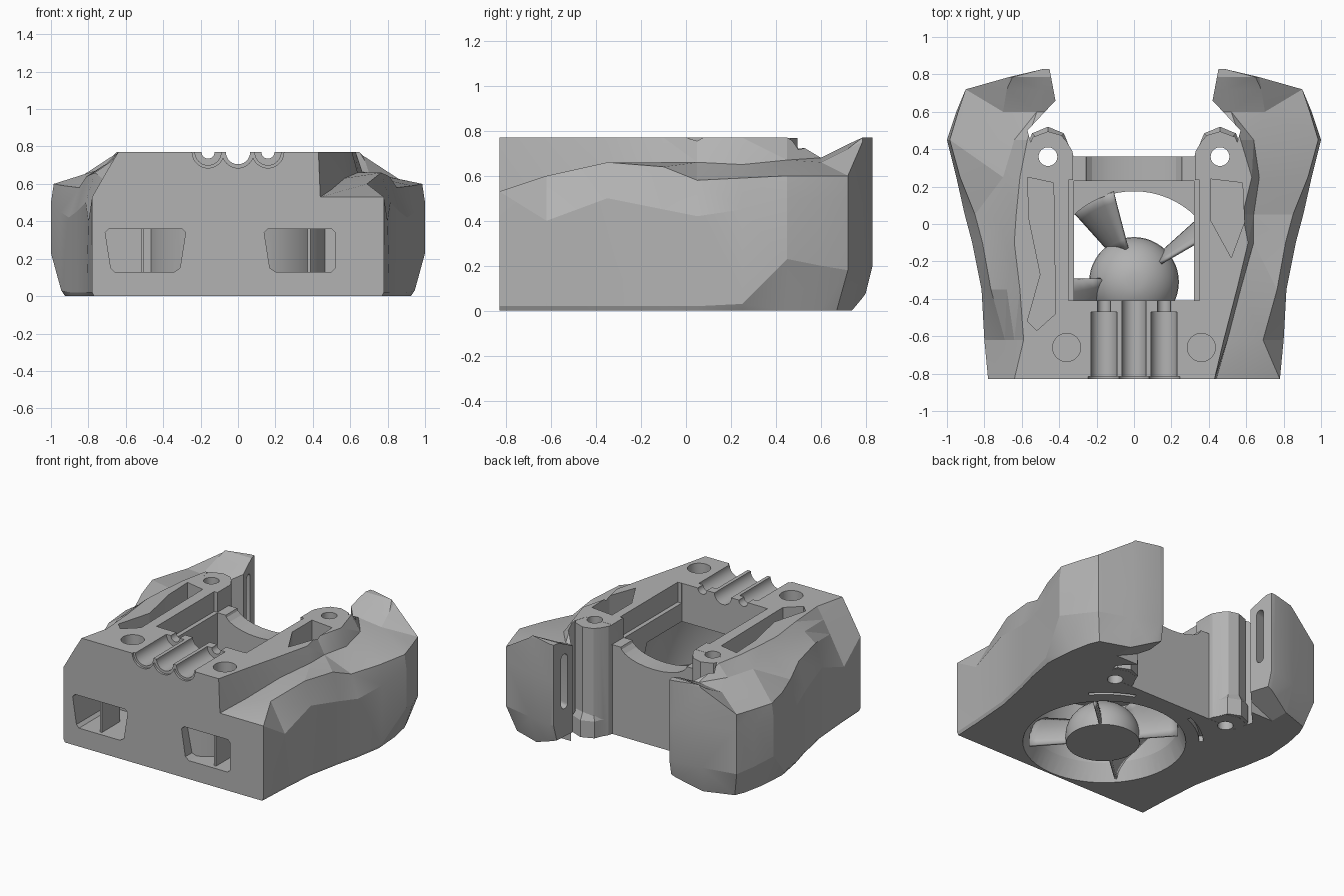
import bpy, bmesh, math
from mathutils import Matrix

if "Cube" in bpy.data.objects:
    bpy.data.objects.remove(bpy.data.objects["Cube"])

grey = bpy.data.materials.new("plain grey")
grey.use_nodes = True
grey.diffuse_color = (0.45, 0.45, 0.45, 1)
grey.node_tree.nodes["Principled BSDF"].inputs["Base Color"].default_value = grey.diffuse_color


def finish(name, bm):
    bmesh.ops.recalc_face_normals(bm, faces=bm.faces)
    mesh = bpy.data.meshes.new(name)
    bm.to_mesh(mesh)
    bm.free()
    mesh.materials.append(grey)
    ob = bpy.data.objects.new(name, mesh)
    bpy.context.collection.objects.link(ob)
    return ob


def loft(name, rings):
    bm = bmesh.new()
    vs = [[bm.verts.new(p) for p in ring] for ring in rings]
    n = len(vs[0])
    for a, b in zip(vs, vs[1:]):
        for i in range(n):
            j = (i + 1) % n
            bm.faces.new((a[i], a[j], b[j], b[i]))
    bm.faces.new(vs[0])
    bm.faces.new(vs[-1])
    bmesh.ops.recalc_face_normals(bm, faces=bm.faces)
    bmesh.ops.triangulate(bm, faces=[f for f in bm.faces])
    return finish(name, bm)


def prism(name, pts, lo, hi, axis="Z"):
    place = (lambda p, h: (p[0], p[1], h)) if axis == "Z" else (lambda p, h: (p[0], h, p[1]))
    bm = bmesh.new()
    a = [bm.verts.new(place(p, lo)) for p in pts]
    b = [bm.verts.new(place(p, hi)) for p in pts]
    bm.faces.new(a)
    bm.faces.new(b)
    for i in range(len(pts)):
        j = (i + 1) % len(pts)
        bm.faces.new((a[i], a[j], b[j], b[i]))
    return finish(name, bm)


def disc(cx, cy, r, n=40):
    return [(cx + r * math.cos(2 * math.pi * i / n), cy + r * math.sin(2 * math.pi * i / n)) for i in range(n)]


def rect(x0, x1, y0, y1):
    return [(x0, y0), (x1, y0), (x1, y1), (x0, y1)]


def mirror(pts, s):
    return [(s * x, y) for x, y in pts]


def combine(target, tool, op="DIFFERENCE"):
    mod = target.modifiers.new("join", "BOOLEAN")
    mod.operation = op
    mod.solver = "EXACT"
    mod.object = tool
    bpy.ops.object.select_all(action="DESELECT")
    bpy.context.view_layer.objects.active = target
    target.select_set(True)
    bpy.ops.object.modifier_apply(modifier=mod.name)
    bpy.data.objects.remove(tool)


# Faceted shell: per station y, the side profile (shoulder, flank, low flank, bottom)
flanks = {
    -.83: [(.78, .53), (.78, .3), (.78, .02), (.77, 0)],
    -.62: [(.69, .6), (.8, .4), (.79, .02), (.78, 0)],
    -.35: [(.765, .66), (.815, .5), (.81, .02), (.8, 0)],
    -.1: [(.81, .64), (.865, .45), (.86, .02), (.85, 0)],
    .05: [(.85, .58), (.905, .42), (.9, .02), (.89, 0)],
    .25: [(.93, .59), (.95, .45), (.945, .03), (.925, 0)],
    .45: [(.985, .6), (1.0, .5), (1.0, .23), (.91, 0)],
    .6: [(.94, .6), (.95, .5), (.95, .2), (.88, 0)],
    .72: [(.9, .6), (.9, .5), (.9, .18), (.85, 0)],
    .785: [(.67, .75), (.67, .5), (.67, .19), (.66, 0)],
    .83: [(.48, .77), (.48, .5), (.48, .2), (.48, 0)],
}
# Top rim and valley for the plain side and for the channelled side
rear = [[(.52, .68), (.7, .66)], [(.5, .74), (.68, .72)], [(.47, .77), (.65, .77)], [(.465, .77), (.475, .77)]]
plain = [[(.64, .77), (.7, .67)], [(.59, .77), (.64, .69)], [(.61, .77), (.68, .72)], [(.64, .77), (.7, .71)],
         [(.63, .77), (.7, .7)], [(.61, .77), (.7, .69)], [(.57, .77), (.64, .69)]] + rear
channel = [[(.43, .77), (.44, .53)], [(.48, .77), (.5, .57)], [(.55, .77), (.57, .63)], [(.61, .77), (.64, .66)],
           [(.58, .77), (.64, .66)], [(.63, .77), (.67, .65)], [(.57, .77), (.64, .67)]] + rear
rings = []
for (y, side), p, c in zip(flanks.items(), plain, channel):
    right = [(x, z) for x, z in c + side]
    left = [(-x, z) for x, z in p + side][::-1]
    rings.append([(x, y - (.05 if z == 0 and y > .7 else 0), z) for x, z in right + left])
body = loft("body_shell", rings)

# Rear bay between the wings
half = [(.32, .36), (.53, .36), (.57, .5), (.42, .66), (.465, .9)]
combine(body, prism("bay", half + mirror(half, -1)[::-1], -.1, 1))

# Rear pillars with flared feet
post = [(.31, .3), (.33, .39), (.36, .44), (.39, .475), (.46, .495), (.54, .465), (.57, .4), (.57, .3)]
for s in (-1, 1):
    combine(body, prism("post", mirror(post, s), 0.001, .769), "UNION")
    foot = loft("foot", [[(x, y, z) for x, y in disc(s * .46, .4, r, 8)]
                         for r, z in ((.12, .002), (.12, .12), (.08, .2))])
    combine(body, foot, "UNION")

# Central well, lowered back wall and round flared duct
combine(body, prism("step", rect(-.35, .35, -.408, .235), .63, 1))
combine(body, prism("back_gap", rect(-.325, .325, .2, .6), .63, 1))
combine(body, prism("well", rect(-.32, .32, -.41, .23), .3, 1))
scoop = [(.26 * math.cos(a), .64 + .1 * math.sin(a)) for a in (math.radians(15 * i) for i in range(24))]
combine(body, prism("wall_dip", scoop, .2, .6, "Y"))
combine(body, loft("duct", [[(x, y, z) for x, y in disc(0, -.295, r, 64)]
                            for r, z in ((.525, -.01), (.475, .12), (.47, .3), (.42, .5))]))

# Three cable channels across the front rim
for x in (-.16, 0, .16):
    combine(body, prism("flare", disc(x, .77, .085), -.9, -.815, "Y"))
    combine(body, prism("groove", disc(x, .77, .065 if x == 0 else .07), -.9, -.41 if x == 0 else -.47, "Y"))
    combine(body, prism("narrow", disc(x, .77, .035), -.5, -.38, "Y"))

# Top weight pockets
pocket_a = [(-.57, .25), (-.43, .22), (-.42, -.48), (-.52, -.57), (-.57, -.52), (-.5, -.27), (-.56, .02)]
pocket_b = [(.41, .24), (.58, .22), (.59, .01), (.52, -.18), (.41, .02)]
for pts in (pocket_a, pocket_b):
    combine(body, prism("pocket", pts, .62, 1))

# Screw holes, shallow seats, underside arcs, wing chamfers and wing slots
for s in (-1, 1):
    combine(body, prism("hole", disc(s * .46, .36, .05), -.1, 1))
    combine(body, prism("seat", disc(s * .36, -.66, .075), .7, 1))
    sweep = [math.radians(41 + 2 * i) for i in range(15)]
    arc = [(.61 * math.cos(a), -.3 + .61 * math.sin(a)) for a in sweep]
    arc += [(.635 * math.cos(a), -.3 + .635 * math.sin(a)) for a in reversed(sweep)]
    combine(body, prism("arc", mirror(arc, s), -.1, .04))
    wedge = [(.38, -.05), (.75, -.05), (.66, -.005), (.38, .12)]
    combine(body, prism("wing_chamfer", mirror(wedge, s), .6, .9, "Y"))
    caps = [math.radians(15 * i) for i in range(13)]
    slot = [(.028 * math.cos(a), .65 + .028 * math.sin(a)) for a in caps]
    slot += [(-.028 * math.cos(a), .32 - .028 * math.sin(a)) for a in caps]
    tool = prism("slot", slot, -.07, .07, "Y")
    tool.data.transform(Matrix.Translation((s * .44, .735, 0)) @ Matrix.Rotation(s * math.radians(76), 4, "Z"))
    combine(body, tool)

# Front windows, closed at the back by the outside of the duct wall
window_a = [(-.71, .34), (-.69, .36), (-.3, .36), (-.28, .34), (-.31, .15), (-.34, .13), (-.66, .13), (-.68, .15)]
window_b = [(.14, .34), (.16, .36), (.5, .36), (.52, .34), (.52, .15), (.5, .13), (.2, .13), (.17, .15)]
for pts, bar in ((window_a, -.51), (window_b, .38)):
    tool = prism("window", pts, -.9, -.45, "Y")
    combine(tool, prism("duct_wall", disc(0, -.295, .492, 64), -.1, 1))
    combine(body, tool)
    prism("window_divider", rect(bar - .008, bar + .008, .12, .37), -.8, -.6, "Y")

# Domed hub in the middle of the duct
dome = [(.235, 0), (.24, .05)]
dome += [(.24 * math.cos(a), .05 + .22 * math.sin(a)) for a in (math.radians(10 * i) for i in range(1, 9))]
hub = loft("hub", [[(x, y, z) for x, y in disc(0, -.31, r, 48)] for r, z in dome])

# Four twisted vanes joining the hub to the duct wall, each with its own sweep
for k, twist in enumerate((12, 28, 42, 28)):
    bm = bmesh.new()
    grid = []
    for i in range(8):
        t = i / 7
        row = []
        for j in range(7):
            r = .17 + .31 * j / 6
            a = math.radians(42 + 90 * k - twist * t * t)
            row.append(bm.verts.new((r * math.cos(a), -.3 + r * math.sin(a), .005 + (.2 + .12 * j / 6) * t)))
        grid.append(row)
    for i in range(7):
        for j in range(6):
            bm.faces.new((grid[i][j], grid[i][j + 1], grid[i + 1][j + 1], grid[i + 1][j]))
    vane = finish(f"vane_{k + 1}", bm)
    vane.modifiers.new("thickness", "SOLIDIFY").thickness = .018

# Smooth curved parts while keeping creases sharp
for ob in bpy.context.collection.objects:
    if ob.type == "MESH" and grey.name in ob.data.materials:
        bpy.ops.object.select_all(action="DESELECT")
        bpy.context.view_layer.objects.active = ob
        ob.select_set(True)
        bpy.ops.object.shade_smooth_by_angle(angle=math.radians(15))
